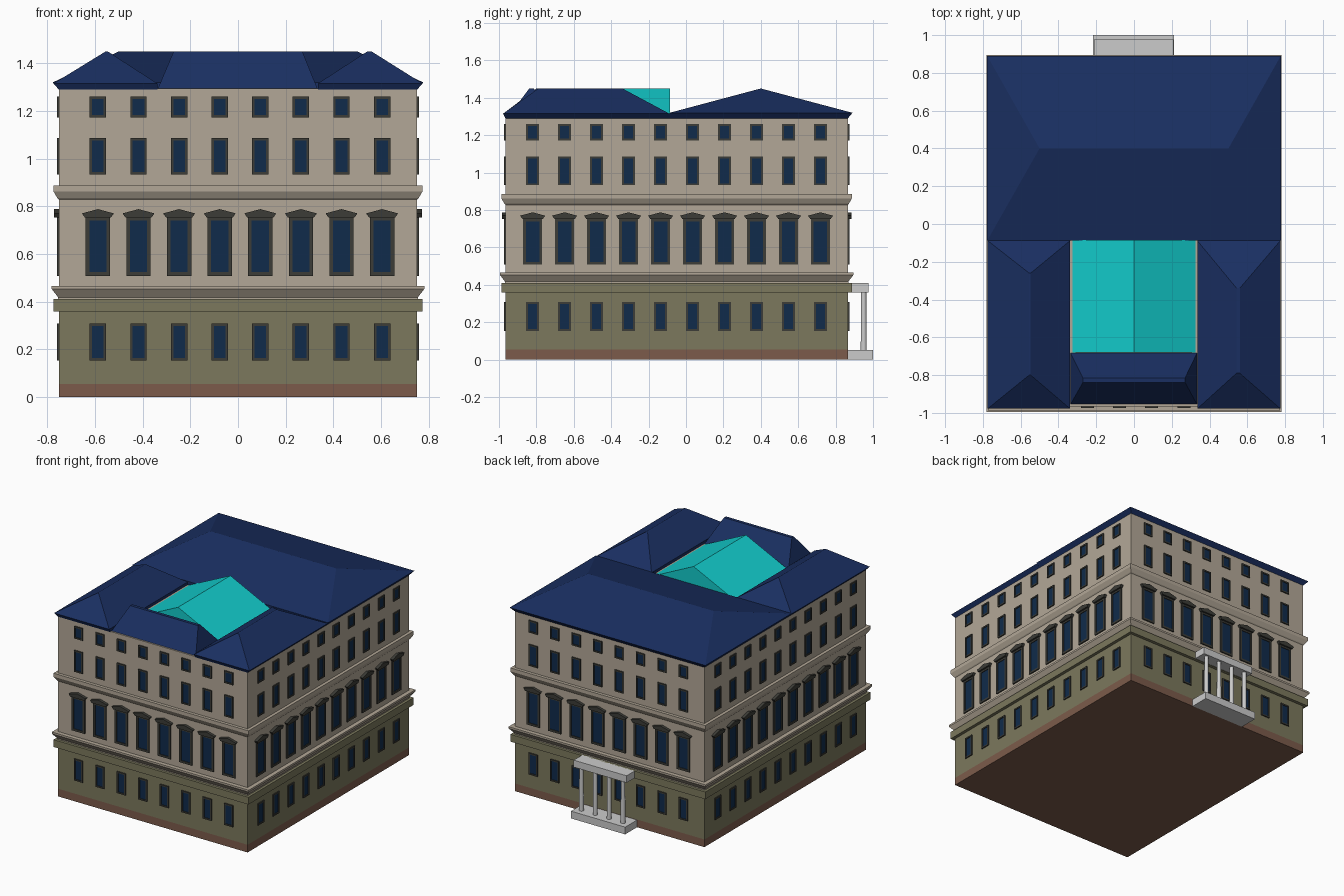
import bpy, bmesh, math
from mathutils import Matrix, Vector

if "Cube" in bpy.data.objects:
    bpy.data.objects.remove(bpy.data.objects["Cube"])


def material(name, rgb):
    m = bpy.data.materials.new(name)
    m.diffuse_color = (*rgb, 1)
    m.use_nodes = True
    m.node_tree.nodes["Principled BSDF"].inputs["Base Color"].default_value = m.diffuse_color
    return m


STONE = material("stone", (0.45, 0.39, 0.31))
GREEN = material("green_stone", (0.20, 0.19, 0.11))
BROWN = material("brown_base", (0.20, 0.105, 0.07))
SLATE = material("blue_roof", (0.010, 0.028, 0.12))
TEAL = material("skylight_glass", (0.006, 0.60, 0.60))
GLASS = material("window_glass", (0.005, 0.024, 0.07))
FRAME = material("window_frame", (0.045, 0.045, 0.038))


def finish(name, bm, *mats):
    bmesh.ops.recalc_face_normals(bm, faces=bm.faces[:])
    me = bpy.data.meshes.new(name)
    bm.to_mesh(me)
    bm.free()
    for m in mats:
        if m:
            me.materials.append(m)
    ob = bpy.data.objects.new(name, me)
    bpy.context.collection.objects.link(ob)
    return ob


def loft(name, rings, mat=None):
    """Stack of rectangles (x0, x1, y0, y1, z) skinned into a closed solid."""
    bm = bmesh.new()
    loops = [[bm.verts.new(p) for p in ((a, c, z), (b, c, z), (b, d, z), (a, d, z))]
             for a, b, c, d, z in rings]
    for lo, hi in zip(loops, loops[1:]):
        for i in range(4):
            j = (i + 1) % 4
            bm.faces.new((lo[i], lo[j], hi[j], hi[i]))
    bm.faces.new(loops[0][::-1])
    bm.faces.new(loops[-1])
    bmesh.ops.remove_doubles(bm, verts=bm.verts[:], dist=1e-5)
    bmesh.ops.dissolve_degenerate(bm, edges=bm.edges[:], dist=1e-5)
    return finish(name, bm, mat)


# Wall outline
X, Y0, Y1 = 0.752, -0.965, 0.865


def ring(off, z):
    return (-X - off, X + off, Y0 - off, Y1 + off, z)


# Storeys and horizontal bands
loft("base_course", [ring(0, 0), ring(0, 0.055)], BROWN)
loft("ground_storey", [ring(0, 0.055), ring(0, 0.36)], GREEN)
loft("ground_band", [ring(0.022, 0.358), ring(0.022, 0.41)], GREEN)
loft("upper_storeys", [ring(0, 0.41), ring(0, 1.295)], STONE)
loft("lower_cornice", [ring(0.003, 0.41), ring(0.003, 0.418), ring(0.03, 0.453), ring(0.03, 0.466)], STONE)
loft("upper_cornice", [ring(0, 0.828), ring(0.006, 0.834), ring(0.022, 0.862), ring(0.022, 0.887)], STONE)

# Hipped roofs around the court
loft("back_roof", [(-X, X, -0.088, Y1, 1.29), (-0.777, 0.777, -0.088, 0.89, 1.32),
                   (-0.5, 0.5, 0.4, 0.4, 1.45)], SLATE)
loft("left_roof", [(-X, -0.338, Y0, -0.088, 1.29), (-0.775, -0.338, -0.978, -0.088, 1.315),
                   (-0.555, -0.547, -0.80, -0.26, 1.45)], SLATE)
loft("right_roof", [(0.335, X, Y0, -0.088, 1.29), (0.335, 0.775, -0.978, -0.088, 1.315),
                    (0.543, 0.56, -0.79, -0.34, 1.45)], SLATE)
loft("front_roof", [(-0.338, 0.335, -0.958, -0.68, 1.29),
                    (-0.27, 0.27, -0.838, -0.815, 1.45)], SLATE)
loft("skylight", [(-0.337, 0.335, -0.68, -0.086, 1.29), (0, 0, -0.68, -0.086, 1.45)], TEAL)


# Windows: local x runs along the wall, local -y points outwards
def wall(angle, x, y):
    return Matrix.Translation((x, y, 0)) @ Matrix.Rotation(math.radians(angle), 4, 'Z')


front_x = [-0.588 + 0.1704 * i for i in range(8)]
side_y = [-0.82 + 0.171 * i for i in range(10)]
WALLS = [(wall(0, 0, Y0), front_x), (wall(180, 0, Y1), [-x for x in front_x]),
         (wall(90, X, 0), side_y), (wall(-90, -X, 0), [-y for y in side_y])]


def box(bm, M, u0, u1, out, z0, z1, mat=0):
    T = Matrix.Translation(((u0 + u1) / 2, -out / 2, (z0 + z1) / 2))
    S = Matrix.Diagonal((u1 - u0, out, z1 - z0, 1))
    r = bmesh.ops.create_cube(bm, size=1, matrix=M @ T @ S)
    for f in {f for v in r["verts"] for f in v.link_faces}:
        f.material_index = mat


def window_row(name, w, z0, z1, t):
    bm = bmesh.new()
    h = w / 2
    for M, us in WALLS:
        for u in us:
            box(bm, M, u - h + t, u + h - t, 0.003, z0 + t, z1 - t, 1)
            box(bm, M, u - h, u - h + t, 0.008, z0, z1)
            box(bm, M, u + h - t, u + h, 0.008, z0, z1)
            box(bm, M, u - h + t, u + h - t, 0.008, z0, z0 + t)
            box(bm, M, u - h + t, u + h - t, 0.008, z1 - t, z1)
    finish(name, bm, FRAME, GLASS)


window_row("ground_windows", 0.069, 0.153, 0.308, 0.010)
window_row("main_windows", 0.102, 0.508, 0.755, 0.015)
window_row("third_floor_windows", 0.069, 0.933, 1.087, 0.010)
window_row("attic_windows", 0.069, 1.172, 1.26, 0.010)

# Gabled hoods over the main windows
bm = bmesh.new()
for M, us in WALLS:
    for u in us:
        prof = [(-0.055, 0.753), (0.055, 0.753), (0.067, 0.77), (0, 0.788), (-0.067, 0.77)]
        f = bm.faces.new([bm.verts.new(M @ Vector((u + a, 0, z))) for a, z in prof])
        ext = bmesh.ops.extrude_face_region(bm, geom=[f], use_keep_orig=True)
        vs = [v for v in ext["geom"] if isinstance(v, bmesh.types.BMVert)]
        bmesh.ops.translate(bm, verts=vs, vec=M.to_3x3() @ Vector((0, -0.02, 0)))
finish("window_hoods", bm, FRAME)

# Entrance portico at the back
loft("portico_step", [(-0.217, 0.213, Y1, 1.0, 0), (-0.217, 0.213, Y1, 1.0, 0.052)])
loft("portico_canopy", [(-0.212, 0.208, Y1, 0.976, 0.36), (-0.212, 0.208, Y1, 0.976, 0.41)])
bm = bmesh.new()
for x in (-0.165, -0.055, 0.055, 0.165):
    bmesh.ops.create_cone(bm, cap_ends=True, segments=16, radius1=0.016, radius2=0.014, depth=0.31,
                          matrix=Matrix.Translation((x, 0.95, 0.206)))
columns = finish("portico_columns", bm)
bpy.context.view_layer.objects.active = columns
columns.select_set(True)
bpy.ops.object.shade_smooth_by_angle()
